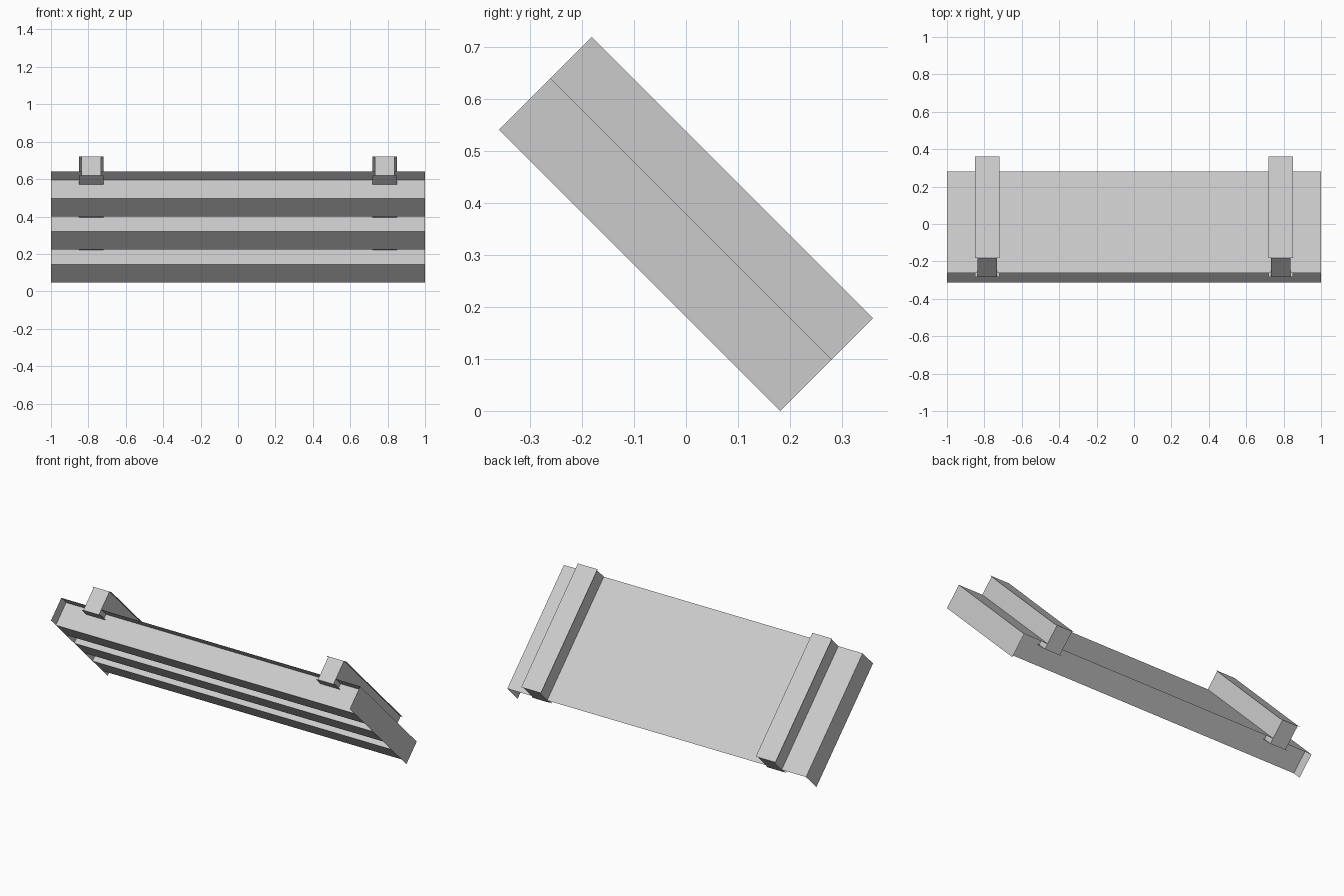
import bpy, bmesh, math
from mathutils import Matrix, Vector

if "Cube" in bpy.data.objects:
    bpy.data.objects.remove(bpy.data.objects["Cube"])

# Everything is laid out flat (x across, y down the slope, z out of it), then tilted 45 degrees
TILT = Matrix.Translation((0, 0, 0.36)) @ Matrix.Rotation(math.radians(-45), 4, 'X')
HALF = 0.383          # half length down the slope
TOP, BOTTOM = 0.126, -0.126
DECK = 0.014          # height of the deck sheet


def block(name, x, y, z):
    """Box between the given ranges; a range of zero size gives a flat sheet."""
    bm = bmesh.new()
    ranges = (x, y, z)
    flat = [i for i, r in enumerate(ranges) if r[0] == r[1]]
    if flat:
        a, b = [i for i in range(3) if i not in flat]
        verts = []
        for i, j in ((0, 0), (1, 0), (1, 1), (0, 1)):
            p = Vector((x[0], y[0], z[0]))
            p[a], p[b] = ranges[a][i], ranges[b][j]
            verts.append(bm.verts.new(p))
        bm.faces.new(verts)
    else:
        bmesh.ops.create_cube(bm, size=1)
        for v in bm.verts:
            for i, r in enumerate(ranges):
                v.co[i] = r[1] if v.co[i] > 0 else r[0]
    bm.transform(TILT)
    mesh = bpy.data.meshes.new(name)
    bm.to_mesh(mesh)
    bm.free()
    obj = bpy.data.objects.new(name, mesh)
    bpy.context.collection.objects.link(obj)
    return obj


LENGTH = (-HALF, HALF)

# Deck sheet
block("deck_sheet", (-1, 1), LENGTH, (DECK, DECK))

# Cross beams under the deck
for i, c in enumerate((-0.25, 0, 0.247)):
    block(f"cross_beam_{i + 1}", (-1, 1), (c - 0.068, c + 0.068), (BOTTOM, DECK))

for side, label in ((-1, "left"), (1, "right")):
    # End sheet closing the panel
    block(f"end_sheet_{label}", (side, side), LENGTH, (BOTTOM, DECK))
    # I-shaped rail: thin flanges above and below a solid web
    c = 0.785 * side
    wide, narrow = (c - 0.066, c + 0.066), (c - 0.052, c + 0.052)
    low = -0.018
    block(f"rail_top_flange_{label}", wide, LENGTH, (TOP, TOP))
    block(f"rail_bottom_flange_{label}", wide, LENGTH, (low, low))
    block(f"rail_web_{label}", narrow, LENGTH, (low, TOP))
